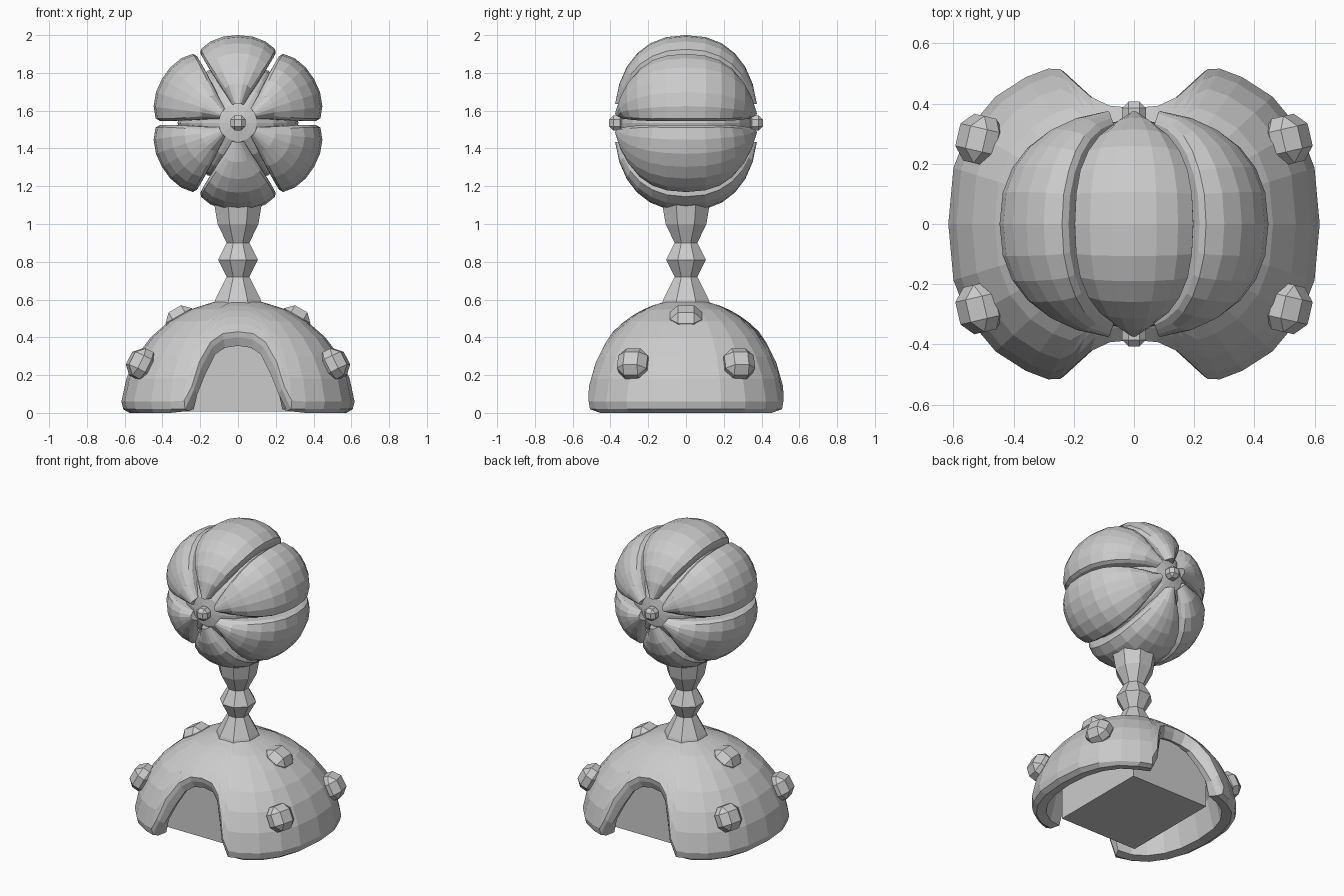
import bpy, bmesh
from math import sin, cos, asin, pi, radians, sqrt, copysign
from mathutils import Vector, Matrix

if "Cube" in bpy.data.objects:
    bpy.data.objects.remove(bpy.data.objects["Cube"])


def finish(name, bm):
    bmesh.ops.recalc_face_normals(bm, faces=bm.faces)
    me = bpy.data.meshes.new(name)
    bm.to_mesh(me)
    bm.free()
    ob = bpy.data.objects.new(name, me)
    bpy.context.collection.objects.link(ob)
    return ob


def loft(name, rings):
    """Skin a stack of closed rings and cap both ends."""
    bm = bmesh.new()
    vs = [[bm.verts.new(p) for p in ring] for ring in rings]
    n = len(vs[0])
    for a, b in zip(vs, vs[1:]):
        for i in range(n):
            j = (i + 1) % n
            bm.faces.new((a[i], a[j], b[j], b[i]))
    bm.faces.new(vs[0])
    bm.faces.new(vs[-1])
    return finish(name, bm)


def knob(name, loc, size, bevel, normal):
    """Chunky bevelled block pointing along a normal."""
    bm = bmesh.new()
    bmesh.ops.create_cube(bm, size=1)
    bmesh.ops.scale(bm, vec=size, verts=bm.verts)
    bmesh.ops.bevel(bm, geom=bm.edges[:], offset=bevel, segments=1, affect='EDGES')
    rot = Vector(normal).to_track_quat('Z', 'Y').to_matrix().to_4x4()
    bmesh.ops.transform(bm, matrix=Matrix.Translation(loc) @ rot, verts=bm.verts)
    return finish(name, bm)


# Base shell: squarish dome with an arch front and back, as a lofted skin.
# Quarter rim, each point: outer x, outer z, lower-lip x, lower-lip z
A, B, C, N = 0.62, 0.553, 0.60, 2.5
RIM = [(0, .43, 0, .355), (.08, .42, .07, .345), (.145, .375, .12, .31),
       (.205, .27, .175, .2), (.245, .14, .215, .1), (.285, .065, .26, .01),
       (.36, .06, .36, 0), (.46, .06, .45, 0), (.55, .06, .52, 0),
       (.60, .06, .56, 0), (.617, .06, .575, 0)]


def column(i):
    x, z, mx, mz = RIM[i]
    h = sqrt(1 - (z / C) ** 2)
    y = 0 if i == len(RIM) - 1 else B * max(0, h ** N - (x / A) ** N) ** (1 / N)
    e0 = pi / 2 - asin(z / C)
    col = []
    for k in range(1, 8):
        e = e0 * k / 7
        col.append((x * sin(e) / h, y * sin(e) / h, C * cos(e)))
    leg = i > 4
    if leg:  # rounded lower edge
        col.append((x * .985, y * .985, .02))
    else:
        col.append((x * .6 + mx * .4, y * .985, z * .6 + mz * .4))
    my = y * .93
    ix = mx * .9 if leg else mx
    iy, iz = my * .9, mz + .01
    col += [(mx, my, mz), (ix, iy, iz)]
    for f in (.92, .65, .3):
        col.append((ix * f, iy * f, iz + (.5 - iz) * sqrt(1 - f * f)))
    return col


m = len(RIM)
loop = ([(i, 1, 1) for i in range(m)] + [(i, 1, -1) for i in range(m - 2, -1, -1)]
        + [(i, -1, -1) for i in range(1, m)] + [(i, -1, 1) for i in range(m - 2, 0, -1)])
cols = [[(x * sx, y * sy, z) for x, y, z in column(i)] for i, sx, sy in loop]
loft("base_shell", list(zip(*cols)))

# Block filling the space under the arch
bm = bmesh.new()
bmesh.ops.create_cube(bm, size=1)
bmesh.ops.scale(bm, vec=(.58, .68, .36), verts=bm.verts)
bmesh.ops.translate(bm, vec=(0, 0, .187), verts=bm.verts)
finish("base_block", bm)

# Knobs on the base
for sx in (-1, 1):
    knob("base_knob", (sx * .30, 0, .49), (.17, .16, .14), .042, (sx * .5, 0, .87))
    for sy in (-1, 1):
        knob("base_knob", (sx * .512, sy * .28, .26), (.16, .16, .13), .042,
             (sx * .87, sy * .2, .46))

# Octagonal stem
stem = []
for z, r in ((.57, .13), (.6, .12), (.72, .06), (.81, .105), (.90, .06), (1.0, .108), (1.12, .128)):
    r /= cos(pi / 8)
    stem.append([(r * cos(pi / 8 + k * pi / 4), r * sin(pi / 8 + k * pi / 4), z) for k in range(8)])
loft("stem", stem)

# Head: six rounded petals around the y axis
ZC = 1.535
US = (-1, -.7, -.35, 0, .35, .7, 1)
NV = 12
NARROW = (.45, .74, .9, .97)


def power(v, e=.87):
    return copysign(abs(v) ** e, v)


def petal(mid):
    bm = bmesh.new()
    layers = []
    for scale, half, bulge, taper in ((1, 26.8, .06, 1), (.94, 28.4, .05, .6), (.80, 28, .03, .6)):
        grid = []
        for j in range(NV + 1):
            t = radians(-80 + 160 * j / NV)
            d = min(j, NV - j)
            narrow = NARROW[d] ** taper if d < 4 else 1
            row = []
            for u in US:
                a = mid + radians(half) * u * narrow
                b = 1 - bulge * abs(u) ** 3
                r = .465 * power(cos(t)) * (b * scale if d else 1)
                y = .38 * power(sin(t)) * scale * b
                row.append(bm.verts.new((r * cos(a), y, ZC + r * sin(a))))
            grid.append(row)
        layers.append(grid)
    nu = len(US) - 1
    edge = ([(0, i) for i in range(nu)] + [(j, nu) for j in range(NV)]
            + [(NV, i) for i in range(nu, 0, -1)] + [(j, 0) for j in range(NV, 0, -1)])
    for g in (layers[0], layers[2]):
        for j in range(NV):
            for i in range(nu):
                bm.faces.new((g[j][i], g[j][i + 1], g[j + 1][i + 1], g[j + 1][i]))
    for g, h in zip(layers, layers[1:]):
        for (j, i), (q, p) in zip(edge, edge[1:] + edge[:1]):
            bm.faces.new((g[j][i], g[q][p], h[q][p], h[j][i]))
    loose = [v for v in bm.verts if not v.link_faces]
    bmesh.ops.delete(bm, geom=loose, context='VERTS')
    return finish("head_petal", bm)


for k in range(6):
    petal(radians(30 + 60 * k))

# Core inside the petals
bm = bmesh.new()
bmesh.ops.create_uvsphere(bm, u_segments=12, v_segments=10, radius=1)
bmesh.ops.transform(bm, matrix=Matrix.Translation((0, 0, ZC)) @ Matrix.Diagonal((.32, .35, .32, 1))
                    @ Matrix.Rotation(pi / 2, 4, 'X'), verts=bm.verts)
finish("head_core", bm)

# Small studs at both poles of the head
for s in (-1, 1):
    knob("head_stud", (0, s * .367, ZC), (.08, .08, .08), .022, (0, s, 0))
